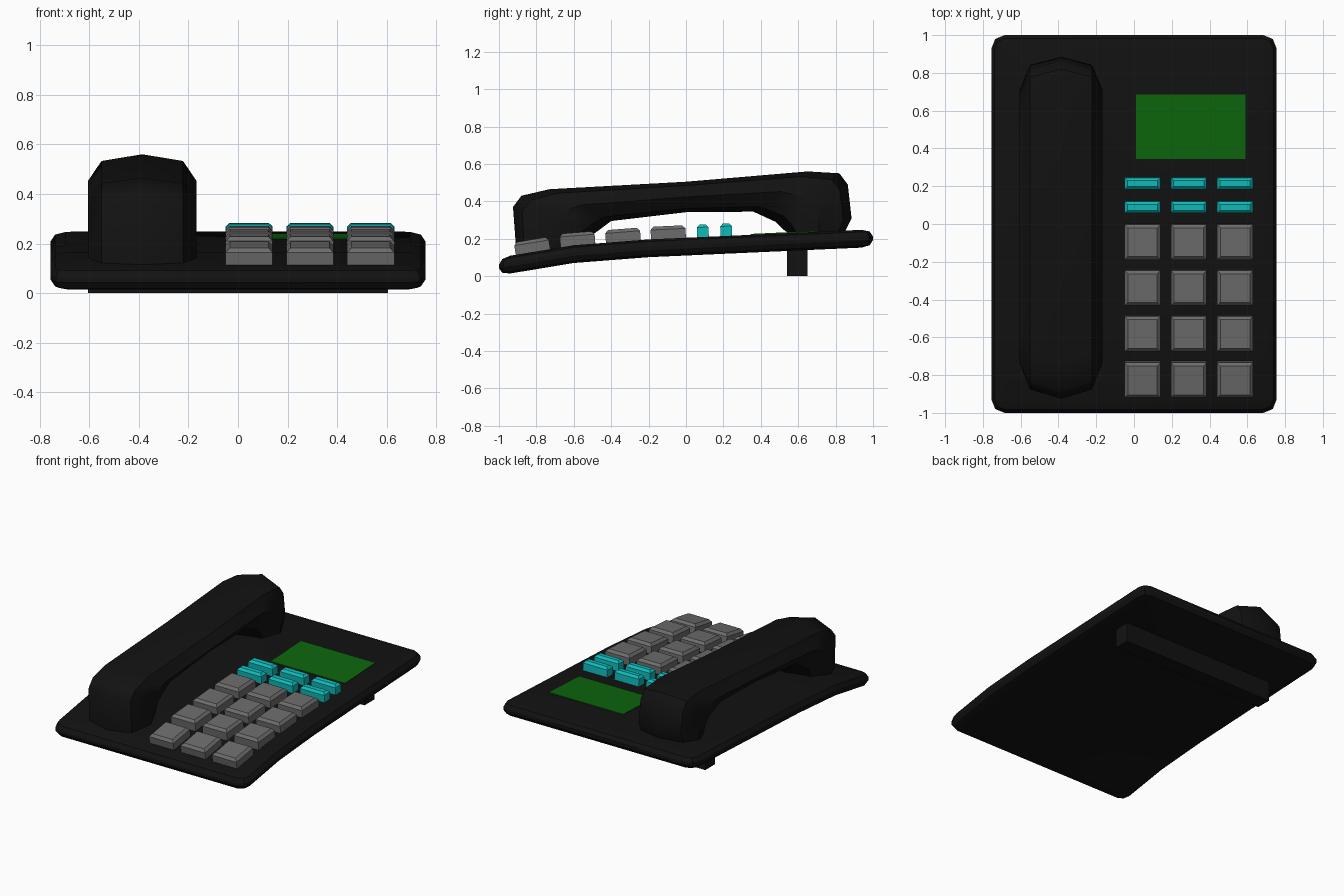
import bpy, bmesh, math
from mathutils import Matrix, Vector

if "Cube" in bpy.data.objects:
    bpy.data.objects.remove(bpy.data.objects["Cube"])


def material(name, color):
    m = bpy.data.materials.new(name)
    m.diffuse_color = (*color, 1)
    m.use_nodes = True
    m.node_tree.nodes["Principled BSDF"].inputs["Base Color"].default_value = m.diffuse_color
    return m


black = material("black_plastic", (0.006, 0.006, 0.006))
grey = material("grey_key", (0.15, 0.15, 0.15))
cyan = material("cyan_key", (0.005, 0.5, 0.5))
green = material("green_screen", (0.004, 0.13, 0.004))

# Bent centre line of the base slab as (y, z)
BEND = [(-1.0, 0.052), (-0.6, 0.118), (-0.2, 0.149), (1.0, 0.203)]
HALF = 0.0475


def bend(y):
    """Height and slope of the slab centre line at y."""
    for (y0, z0), (y1, z1) in zip(BEND, BEND[1:]):
        if y <= y1 or y1 == BEND[-1][0]:
            k = (z1 - z0) / (y1 - y0)
            return z0 + (y - y0) * k, k


def finish(bm, name, mat, angle=None):
    bmesh.ops.recalc_face_normals(bm, faces=bm.faces)
    me = bpy.data.meshes.new(name)
    bm.to_mesh(me)
    bm.free()
    me.materials.append(mat)
    ob = bpy.data.objects.new(name, me)
    bpy.context.collection.objects.link(ob)
    if angle:
        bpy.ops.object.select_all(action='DESELECT')
        ob.select_set(True)
        bpy.context.view_layer.objects.active = ob
        bpy.ops.object.shade_smooth_by_angle(angle=math.radians(angle))
    return ob


def box(size):
    bm = bmesh.new()
    bmesh.ops.create_cube(bm, size=1)
    bmesh.ops.scale(bm, vec=size, verts=bm.verts)
    return bm


def bevel(bm, test, width, segments):
    edges = [e for e in bm.edges if test(e)]
    bmesh.ops.bevel(bm, geom=edges, offset=width, segments=segments,
                    profile=0.5, affect='EDGES', clamp_overlap=True)


# Base: rounded slab, cut across and bent
bm = box((1.51, 2.0, 0.15))
bevel(bm, lambda e: abs(e.verts[0].co.z - e.verts[1].co.z) > 0.1, 0.07, 2)
bevel(bm, lambda e: abs(e.verts[0].co.z - e.verts[1].co.z) < 0.01, 0.06, 2)
for y, _ in BEND[1:-1]:
    bmesh.ops.bisect_plane(bm, geom=bm.verts[:] + bm.edges[:] + bm.faces[:],
                           plane_co=(0, y, 0), plane_no=(0, 1, 0))
for v in bm.verts:
    v.co.z = v.co.z * HALF / 0.075 + bend(v.co.y)[0]
finish(bm, "base", black, 30)

# Rear support bar
bm = box((1.21, 0.11, 0.16))
bmesh.ops.translate(bm, vec=(0, 0.595, 0.08), verts=bm.verts)
finish(bm, "rear_support", black)

# Handset: eight-sided sections lofted between outer and inner side profile
STATIONS = [((-0.905, 0.10), (-0.57, 0.14)), ((-0.925, 0.37), (-0.53, 0.20)),
            ((-0.88, 0.43), (-0.46, 0.25)), ((-0.73, 0.465), (-0.40, 0.295)),
            ((0.0, 0.505), (0.0, 0.342)), ((0.65, 0.56), (0.36, 0.345)),
            ((0.82, 0.55), (0.48, 0.29)), ((0.865, 0.49), (0.52, 0.25)),
            ((0.885, 0.31), (0.54, 0.235)), ((0.84, 0.22), (0.57, 0.21))]
RING = [(1, 0), (0.75, 0.75), (0, 1), (-0.75, 0.75),
        (-1, 0), (-0.75, -0.75), (0, -1), (0.75, -0.75)]
bm = bmesh.new()
rings = []
for outer, inner in STATIONS:
    o, i = Vector((-0.386, *outer)), Vector((-0.386, *inner))
    mid, d = (o + i) / 2, (o - i) / 2
    rings.append([bm.verts.new(mid + d * s + Vector((0.219 * w, 0, 0)))
                  for s, w in RING])
for a, b in zip(rings, rings[1:]):
    for j in range(8):
        k = (j + 1) % 8
        bm.faces.new((a[j], a[k], b[k], b[j]))
bm.faces.new(rings[0])
bm.faces.new(rings[-1])
finish(bm, "handset", black, 40)


def on_base(bm, x, y, lift):
    """Tilt a part to the slope and set it on the top of the base."""
    z, k = bend(y)
    bm.transform(Matrix.Translation((x, y, z + HALF + lift))
                 @ Matrix.Rotation(math.atan(k), 4, 'X'))


def key(name, x, y, depth, mat, inset):
    bm = box((0.19, depth, 0.08))
    bevel(bm, lambda e: all(v.co.z > 0 for v in e.verts), inset, 1)
    on_base(bm, x, y, 0.027)
    finish(bm, name, mat)


# Number keys and function keys in three columns
for c, x in enumerate((0.045, 0.29, 0.535)):
    for r, y in enumerate((-0.095, -0.337, -0.58, -0.822)):
        key(f"number_key_{r}_{c}", x, y, 0.187, grey, 0.017)
    for r, y in enumerate((0.09, 0.215)):
        key(f"function_key_{r}_{c}", x, y, 0.062, cyan, 0.015)

# Display
bm = box((0.58, 0.34, 0.01))
on_base(bm, 0.30, 0.515, 0.0)
finish(bm, "display", green)
